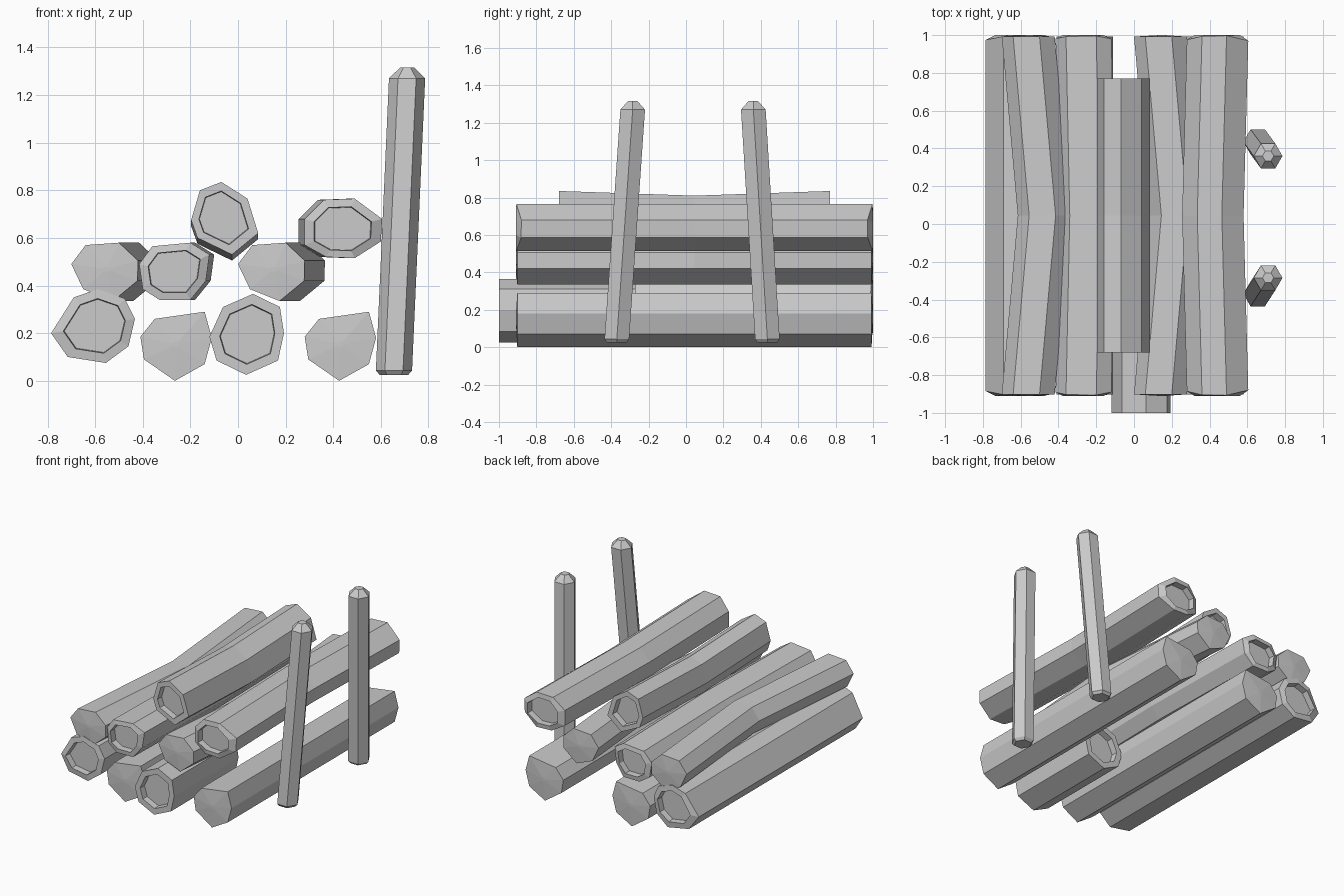
import bpy
import bmesh
import math
from mathutils import Vector

cube = bpy.data.objects.get("Cube")
if cube:
    bpy.data.objects.remove(cube, do_unlink=True)

grey = bpy.data.materials.new("plain_grey")
grey.use_nodes = True
grey.diffuse_color = (0.6, 0.6, 0.6, 1)
grey.node_tree.nodes["Principled BSDF"].inputs["Base Color"].default_value = (0.6, 0.6, 0.6, 1)


def loft(name, rings):
    """Skin a list of equal-sized point rings and close both ends."""
    bm = bmesh.new()
    rows = [[bm.verts.new(p) for p in ring] for ring in rings]
    count = len(rows[0])
    for a, b in zip(rows, rows[1:]):
        for i in range(count):
            j = (i + 1) % count
            bm.faces.new((a[i], a[j], b[j], b[i]))
    bm.faces.new(rows[0])
    bm.faces.new(rows[-1])
    bmesh.ops.recalc_face_normals(bm, faces=bm.faces)
    mesh = bpy.data.meshes.new(name)
    bm.to_mesh(mesh)
    bm.free()
    mesh.materials.append(grey)
    obj = bpy.data.objects.new(name, mesh)
    bpy.context.collection.objects.link(obj)
    return obj


def log(name, outline, bend=(0, 0), hollow=True, start=-0.91, end=1.0, rounding=0.0):
    """A log along y: bent at its middle, with sunken or solid ends."""
    cx = sum(p[0] for p in outline) / len(outline)
    cz = sum(p[1] for p in outline) / len(outline)
    half = max(abs(p[0] - cx) for p in outline)

    def ring(y, scale=1.0, shift=(0, 0), pull=0.0):
        return [Vector((cx + (x - cx) * scale + shift[0],
                        y + pull * ((x - cx) / half) ** 2,
                        cz + (z - cz) * scale + shift[1])) for x, z in outline]

    def tip(y, inward):
        edge = ring(y, pull=inward * rounding)
        if hollow:
            return [ring(y + inward * 0.045, 0.72), ring(y, 0.74), edge]
        return [ring(y, 0.1), ring(y + inward * 0.008)]

    middle = ring((start + end) / 2, shift=bend)
    return loft(name, tip(start, 1) + [middle] + tip(end, -1)[::-1])


def moved(outline, dx):
    return [(x + dx, z) for x, z in outline]


# Bottom row of logs
log("bottom_log_outer_right",
    [(-.785, .2), (-.69, .35), (-.59, .385), (-.475, .345),
     (-.433, .26), (-.46, .145), (-.555, .075), (-.715, .1)], rounding=0.025)

solid_outline = [(-.41, .185), (-.35, .26), (-.14, .29), (-.11, .18),
                 (-.14, .07), (-.265, 0), (-.395, .09)]
log("bottom_log_inner_right", solid_outline, hollow=False)
log("bottom_log_outer_left", moved(solid_outline, 0.69), hollow=False)

log("short_bottom_log",
    [(-.12, .185), (-.063, .31), (.063, .365), (.176, .31),
     (.193, .2), (.168, .085), (.034, .025), (-.09, .085)], start=-1.0, end=-0.27)

# Middle row of logs
bent_outline = [(0, .49), (.06, .57), (.2, .58), (.28, .505),
                (.278, .42), (.175, .335), (.05, .385)]
log("bent_log_left", bent_outline, bend=(0.085, 0), hollow=False)
log("bent_log_right", moved(bent_outline, -0.7), bend=(0.085, 0), hollow=False)

log("middle_log",
    [(-.415, .49), (-.36, .565), (-.2, .58), (-.12, .53),
     (-.135, .42), (-.2, .34), (-.33, .34), (-.4, .385)], bend=(0.02, 0), rounding=0.02)

# Top logs
log("top_log",
    [(-.197, .675), (-.16, .8), (-.07, .835), (.04, .765),
     (.085, .62), (-.025, .53), (-.17, .6)], bend=(0, -0.025), start=-0.68, end=0.77)
log("upper_left_log",
    [(.28, .68), (.36, .76), (.49, .765), (.605, .68),
     (.6, .585), (.49, .515), (.37, .52), (.28, .57)], bend=(-0.025, 0), rounding=0.03)


# Leaning stakes beside the pile
def stake(name, base, top):
    base, top = Vector(base), Vector(top)

    def ring(centre, radius):
        return [centre + Vector((math.cos(a), math.sin(a), 0)) * radius
                for a in (math.tau * i / 6 for i in range(6))]

    lift = Vector((0, 0, 0.045))
    loft(name, [ring(base, 0.06), ring(base + lift * 0.4, 0.076),
                ring(top, 0.076), ring(top + lift, 0.03)])


stake("front_stake", (0.655, -0.37, 0.025), (0.71, -0.285, 1.27))
stake("back_stake", (0.655, 0.435, 0.025), (0.71, 0.36, 1.27))
